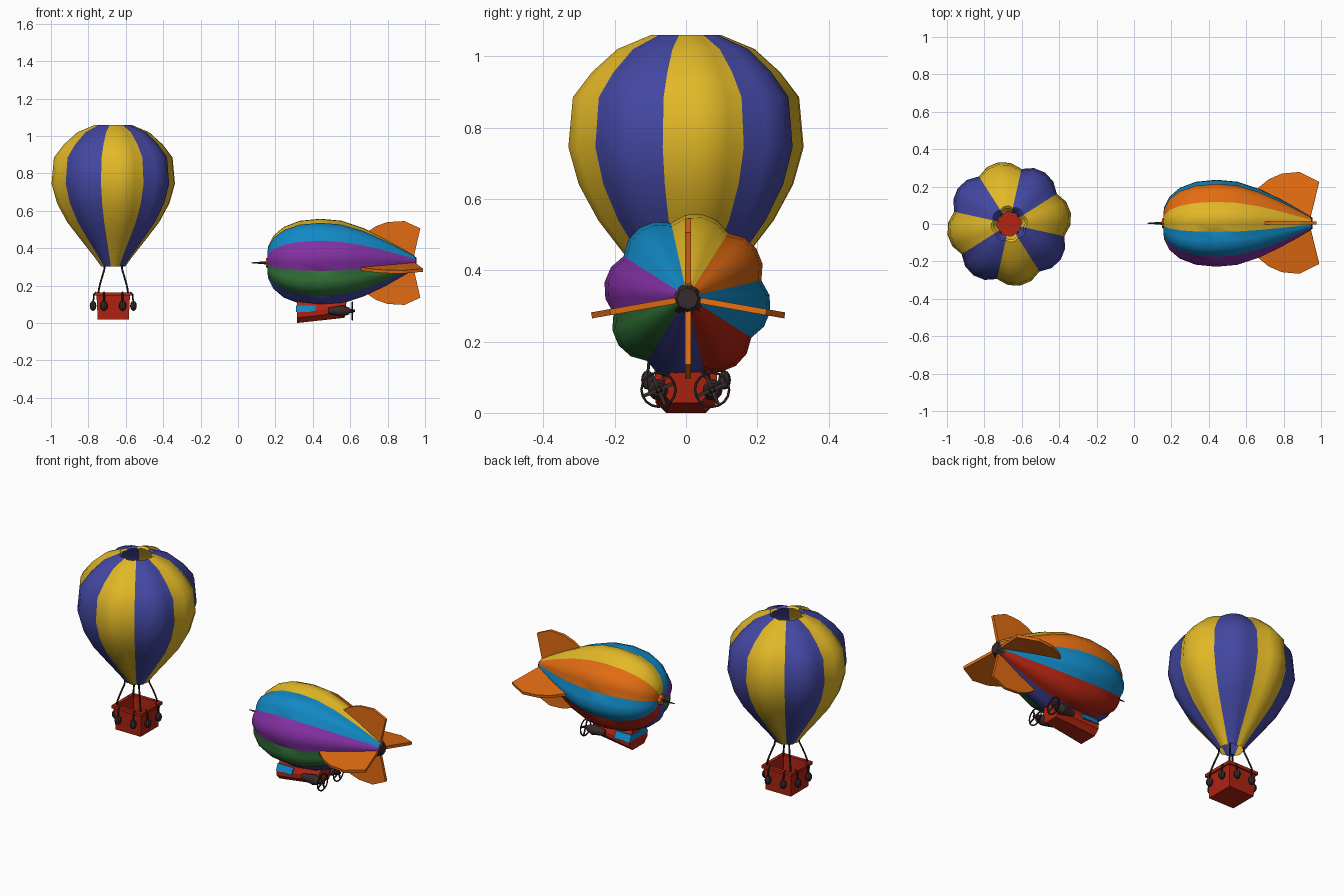
import bpy, bmesh, math
from mathutils import Vector, Matrix

if "Cube" in bpy.data.objects:
    bpy.data.objects.remove(bpy.data.objects["Cube"])

COLORS = {
    "yellow": (.76, .48, .02), "indigo": (.056, .063, .36), "orange": (.76, .15, .006),
    "sky_blue": (.006, .25, .56), "purple": (.23, .03, .37), "green": (.035, .20, .045),
    "red": (.44, .017, .006), "dark_brown": (.04, .024, .023), "rope_black": (.016, .013, .013),
}
MATS = {}
for n, c in COLORS.items():
    MATS[n] = bpy.data.materials.new(n)
    MATS[n].diffuse_color = (*c, 1)


def finish(name, bm, mats, smooth=True, normals=True):
    if normals:
        bmesh.ops.recalc_face_normals(bm, faces=bm.faces)
    me = bpy.data.meshes.new(name)
    bm.to_mesh(me)
    bm.free()
    ob = bpy.data.objects.new(name, me)
    bpy.context.collection.objects.link(ob)
    for m in ([mats] if isinstance(mats, str) else mats):
        me.materials.append(MATS[m])
    if smooth:
        bpy.ops.object.select_all(action='DESELECT')
        bpy.context.view_layer.objects.active = ob
        ob.select_set(True)
        bpy.ops.object.shade_smooth_by_angle(angle=math.radians(32))
    return ob


def gored(name, profile, place, gores, offset, seg=4):
    """Scalloped lathe: profile of (height, radius); gores lists one colour per panel."""
    bm = bmesh.new()
    n = len(gores) * seg
    names = list(dict.fromkeys(gores))
    rings = []
    for h, r in profile:
        ring = []
        for i in range(n):
            u = (i % seg) / seg - .5
            a = offset + (i / n) * math.tau - math.pi / len(gores)
            ring.append(bm.verts.new(place(h, r * (1 - .1 * (2 * u) ** 2), a)))
        rings.append(ring)
    for lo, hi in zip(rings, rings[1:]):
        for i in range(n):
            j = (i + 1) % n
            bm.faces.new((lo[i], lo[j], hi[j], hi[i])).material_index = names.index(gores[i // seg])
    return finish(name, bm, names)


def prism(name, pts, to3d, depth, mat):
    """Flat outline extruded along a direction."""
    bm = bmesh.new()
    f = bm.faces.new([bm.verts.new(to3d(*p)) for p in pts])
    ext = bmesh.ops.extrude_face_region(bm, geom=[f])
    bmesh.ops.translate(bm, vec=depth, verts=[v for v in ext["geom"] if isinstance(v, bmesh.types.BMVert)])
    return finish(name, bm, mat, smooth=False)


def cone_x(name, x0, x1, r0, r1, y, z, mat, seg=12):
    bm = bmesh.new()
    mtx = Matrix.Translation(((x0 + x1) / 2, y, z)) @ Matrix.Rotation(math.pi / 2, 4, 'Y')
    bmesh.ops.create_cone(bm, cap_ends=True, segments=seg, radius1=r0, radius2=r1, depth=x1 - x0, matrix=mtx)
    return finish(name, bm, mat)


def tube(name, pts, r, mat, cyclic=False):
    cu = bpy.data.curves.new(name, 'CURVE')
    cu.dimensions = '3D'
    cu.bevel_depth, cu.bevel_resolution, cu.use_fill_caps = r, 1, True
    sp = cu.splines.new('POLY')
    sp.points.add(len(pts) - 1)
    for p, co in zip(sp.points, pts):
        p.co = (*co, 1)
    sp.use_cyclic_u = cyclic
    cu.materials.append(MATS[mat])
    ob = bpy.data.objects.new(name, cu)
    bpy.context.collection.objects.link(ob)
    bpy.ops.object.select_all(action='DESELECT')
    bpy.context.view_layer.objects.active = ob
    ob.select_set(True)
    bpy.ops.object.convert(target='MESH')


# ---------- hot air balloon ----------
BX = -.667
gored("balloon_envelope",
      [(.303, .066), (.35, .10), (.45, .18), (.54, .25), (.64, .305), (.745, .335),
       (.885, .322), (.955, .268), (1.02, .195), (1.06, .098), (1.05, .085)],
      lambda h, r, a: (BX + r * math.cos(a), r * math.sin(a), h),
      ["yellow", "indigo"] * 4, math.radians(10))

# open basket with tapered walls
bm = bmesh.new()
bmesh.ops.create_cube(bm, size=1, matrix=Matrix.Translation((BX, 0, .088)) @ Matrix.Diagonal((.18, .18, .14, 1)))
for v in bm.verts:
    if v.co.z < .08:
        v.co.x = BX + (v.co.x - BX) * .92
        v.co.y *= .92
bm.normal_update()
bmesh.ops.delete(bm, geom=[f for f in bm.faces if f.normal.z > .9], context='FACES')
basket = finish("basket", bm, "red", smooth=False)
sol = basket.modifiers.new("walls", 'SOLIDIFY')
sol.thickness, sol.offset = .012, -1

# rim beams, suspension ropes and sandbags on the four sides
for k in range(4):
    rot = Matrix.Translation((BX, 0, 0)) @ Matrix.Rotation(k * math.pi / 2, 4, 'Z')
    bm = bmesh.new()
    bmesh.ops.create_cube(bm, size=1, matrix=rot @ Matrix.Translation((.089, 0, .155)) @ Matrix.Diagonal((.02, .198, .018, 1)))
    finish("basket_rim", bm, "red", smooth=False)
    tube("suspension_rope", [rot @ Vector((d, d, z)) for d, z in
         ((.08, .15), (.077, .18), (.07, .21), (.06, .245), (.048, .285), (.045, .315))], .005, "rope_black")
    for s in (-1, 1):
        bm = bmesh.new()
        bmesh.ops.create_uvsphere(bm, u_segments=8, v_segments=6, radius=1,
                                  matrix=rot @ Matrix.Translation((.108, s * .05, .092)) @ Matrix.Diagonal((.018, .02, .027, 1)))
        finish("sandbag", bm, "dark_brown")
        tube("sandbag_cord", [rot @ Vector(p) for p in ((.09, s * .05, .165), (.103, s * .05, .155), (.107, s * .05, .11))],
             .005, "rope_black")

# ---------- airship ----------
AY, AZ = .004, .325
gored("airship_hull",
      [(.166, .025), (.157, .055), (.162, .09), (.19, .145), (.245, .192), (.33, .225), (.44, .236),
       (.55, .226), (.67, .186), (.79, .127), (.88, .075), (.945, .036)],
      lambda h, r, a: (h, AY + r * math.cos(a), AZ + r * math.sin(a)),
      ["sky_blue", "orange", "yellow", "sky_blue", "purple", "green", "indigo", "red"], math.radians(-10))
cone_x("nose_cap", .150, .172, .024, .034, AY, AZ - .003, "orange", 8)
cone_x("nose_spike", .07, .155, .002, .009, AY, AZ - .003, "dark_brown", 8)
cone_x("tail_cap", .915, .955, .05, .03, AY, AZ - .005, "dark_brown", 8)

# four tail fins: (angle in the y-z plane, outline of x and distance from axis)
side = [(.64, .12), (.66, .185), (.72, .235), (.79, .266), (.885, .275), (.99, .222), (.945, .035), (.88, .035)]
vert = [(.66, .12), (.69, .165), (.74, .198), (.80, .219), (.89, .224), (.975, .185), (.94, .035), (.88, .035)]
for name, deg, outline in (("top_fin", 90, vert), ("bottom_fin", -90, vert),
                           ("left_fin", -170, side), ("right_fin", -10, side)):
    c, s = math.cos(math.radians(deg)), math.sin(math.radians(deg))
    across = Vector((0, -s, c)) * .017
    prism(name, outline, lambda x, d: Vector((x, AY + .002 + d * c, AZ - .004 + d * s)) - across / 2, across, "orange")

# gondola: hexagonal section with a keel that rises to the rear
section = [(-.055, .115), (-.085, .055), (-.085, .028), (-.055, 0), (.055, 0), (.085, .028), (.085, .055), (.055, .115)]
gondola = prism("gondola", section, lambda y, z: (.315, y, z), (.265, 0, 0), "red")
for v in gondola.data.vertices:
    if v.co.x > .5:
        v.co.y *= .75
        if v.co.z < .1:
            v.co.z += .028
            v.co.x -= .01
# wrap-around cabin window
window = [(-.0695, .095), (-.088, .058), (.088, .058), (.0695, .095)]
prism("cabin_window", window, lambda y, z: (.311, y, z), (.104, 0, 0), "sky_blue")

# twin engines with ringed propellers
for s in (-1, 1):
    y, z, px = s * .075 - .002, .065, .612
    cone_x("engine_pod", .48, .56, .016, .03, y, z, "dark_brown")
    cone_x("engine_tail", .56, .595, .03, .018, y, z, "dark_brown")
    cone_x("propeller_hub", .59, .625, .014, .006, y, z, "dark_brown", 8)
    tube("propeller_ring", [(px, y + .048 * math.cos(i * math.tau / 16), z + .048 * math.sin(i * math.tau / 16))
                            for i in range(16)], .004, "rope_black", True)
    for k in range(4):
        bm = bmesh.new()
        bmesh.ops.create_cube(bm, size=1, matrix=Matrix.Translation((px, y, z)) @ Matrix.Rotation(k * math.pi / 2 + .4, 4, 'X')
                              @ Matrix.Translation((0, 0, .025)) @ Matrix.Diagonal((.004, .010, .046, 1)))
        finish("propeller_blade", bm, "dark_brown", smooth=False)

for m in bpy.data.materials:
    if m.users and not m.is_grease_pencil:
        m.use_nodes = True
        m.node_tree.nodes["Principled BSDF"].inputs["Base Color"].default_value = m.diffuse_color
